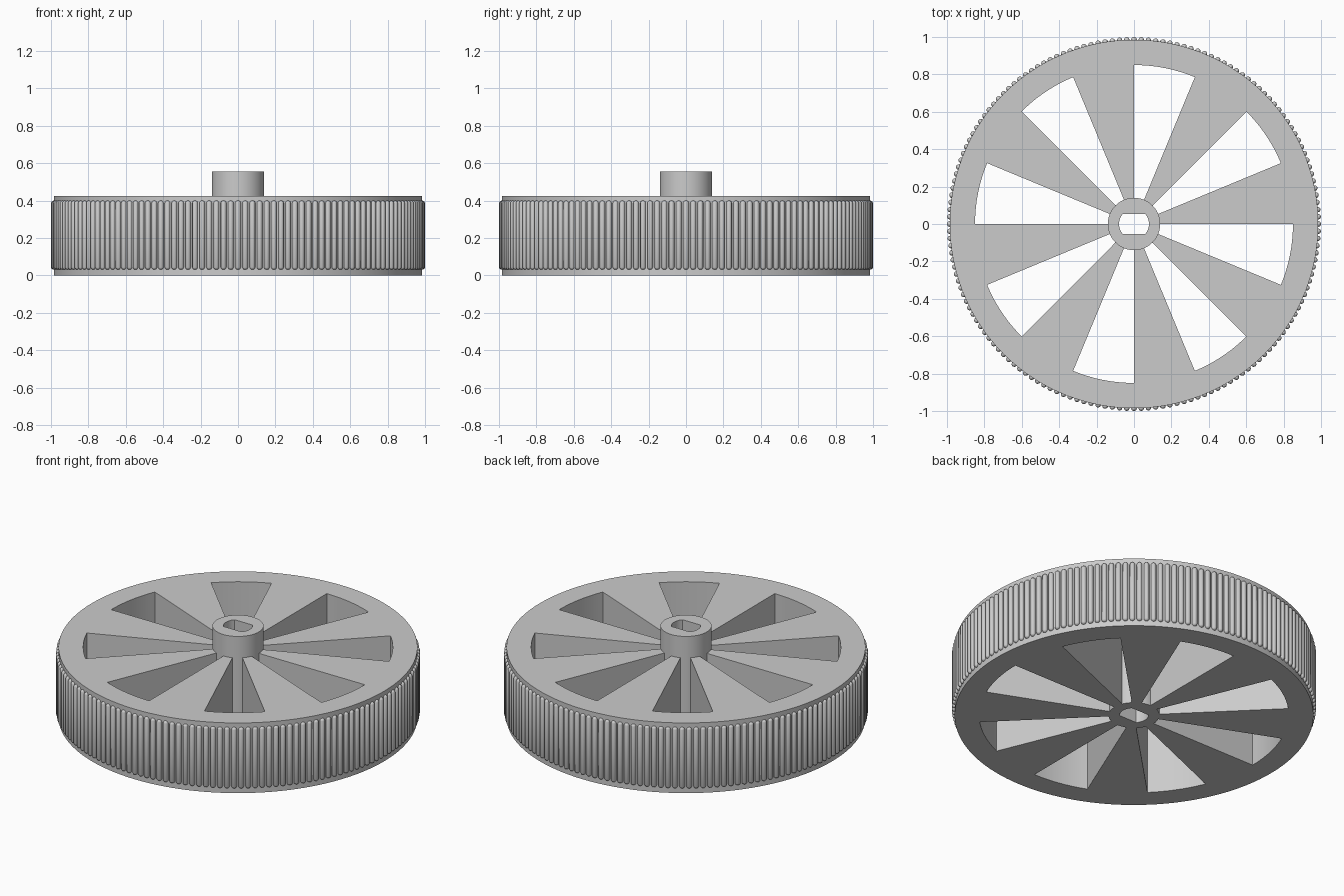
import bpy, bmesh
from math import sin, cos, radians, pi
from mathutils import Matrix, Vector

if "Cube" in bpy.data.objects:
    bpy.data.objects.remove(bpy.data.objects["Cube"], do_unlink=True)

grey = bpy.data.materials.new("light_grey")
grey.use_nodes = True
colour = (0.6, 0.6, 0.6, 1)
grey.diffuse_color = colour
grey.node_tree.nodes["Principled BSDF"].inputs["Base Color"].default_value = colour


def finish(bm, name):
    bmesh.ops.recalc_face_normals(bm, faces=bm.faces[:])
    mesh = bpy.data.meshes.new(name)
    bm.to_mesh(mesh)
    bm.free()
    mesh.materials.append(grey)
    obj = bpy.data.objects.new(name, mesh)
    bpy.context.collection.objects.link(obj)
    bpy.ops.object.select_all(action='DESELECT')
    obj.select_set(True)
    bpy.context.view_layer.objects.active = obj
    bpy.ops.object.shade_smooth_by_angle(angle=radians(35))
    return obj


def extrude_up(bm, faces, height):
    result = bmesh.ops.extrude_face_region(bm, geom=faces)["geom"]
    verts = [g for g in result if isinstance(g, bmesh.types.BMVert)]
    bmesh.ops.translate(bm, verts=verts, vec=(0, 0, height))
    return [g for g in result if isinstance(g, bmesh.types.BMFace)]


HUB_R, WINDOW_R, RIM_R = 0.14, 0.85, 0.985
THICK, HUB_TOP = 0.425, 0.555
STEPS = 192
PER_WINDOW = STEPS // 16

# Wheel: flat plan of hub, spokes and rim, with a double-flat axle hole
bm = bmesh.new()
rings = []
for i in range(STEPS):
    a = 2 * pi * i / STEPS
    hole = min(0.08, 0.053 / max(abs(sin(a)), 0.001))
    rings.append([bm.verts.new((r * cos(a), r * sin(a), 0))
                  for r in (hole, HUB_R, WINDOW_R, RIM_R)])
plan = []
for i in range(STEPS):
    here, there = rings[i], rings[(i + 1) % STEPS]
    is_window = (i // PER_WINDOW) % 2 == 1
    for band in range(3):
        if band == 1 and is_window:
            continue
        plan.append(bm.faces.new((here[band], here[band + 1],
                                  there[band + 1], there[band])))

# Thickness of the wheel, then the raised hub collar
top = extrude_up(bm, plan, THICK)
collar = [f for f in top if f.calc_center_median().length_squared
          < HUB_R ** 2 + THICK ** 2]
extrude_up(bm, collar, HUB_TOP - THICK)
finish(bm, "wheel")

# Grip ridges: round-ended vertical ribs around the rim
RIDGES, RIDGE_R, LOW, HIGH = 160, 0.0155, 0.03, 0.4
bm = bmesh.new()
for i in range(RIDGES):
    spot = Matrix.Rotation(2 * pi * i / RIDGES, 4, 'Z') @ \
        Matrix.Translation((RIM_R, 0, LOW + RIDGE_R))
    made = bmesh.ops.create_uvsphere(bm, u_segments=10, v_segments=7,
                                     radius=RIDGE_R, matrix=spot)["verts"]
    upper = [v for v in made if v.co.z > LOW + RIDGE_R]
    bmesh.ops.translate(bm, verts=upper, vec=Vector((0, 0, HIGH - LOW - 2 * RIDGE_R)))
finish(bm, "grip_ridges")
